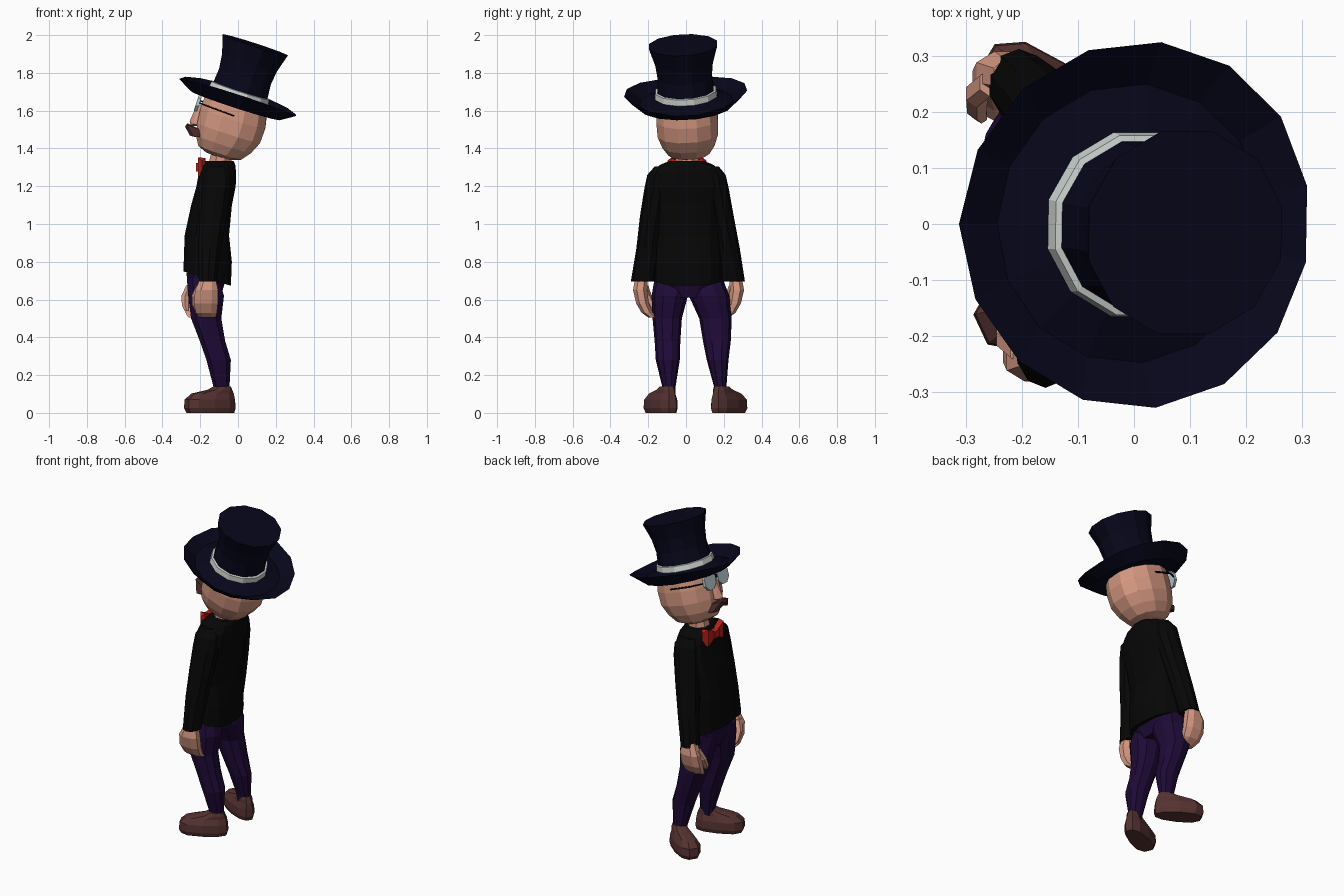
import bpy, bmesh, math
from mathutils import Matrix, Vector

if "Cube" in bpy.data.objects:
    bpy.data.objects.remove(bpy.data.objects["Cube"])


def material(name, rgb):
    m = bpy.data.materials.new(name)
    m.diffuse_color = (*rgb, 1)
    m.use_nodes = True
    m.node_tree.nodes["Principled BSDF"].inputs["Base Color"].default_value = m.diffuse_color
    return m


NAVY = material("navy felt", (0.002, 0.002, 0.011))
BLACK = material("black cloth", (0.002, 0.002, 0.002))
PURPLE = material("purple cloth", (0.013, 0.003, 0.038))
SKIN = material("skin", (0.66, 0.31, 0.22))
BROWN = material("brown leather", (0.09, 0.032, 0.03))
DARK = material("dark brown hair", (0.06, 0.02, 0.02))
RED = material("red silk", (0.5, 0.015, 0.01))
PALE = material("pale ribbon", (0.62, 0.67, 0.64))
LENS = material("lens grey", (0.5, 0.6, 0.63))

# Tilted frame shared by head and hat
HEAD = (Matrix.Translation((0, 0, 1.667)) @ Matrix.Rotation(math.radians(18), 4, 'Y')
        @ Matrix.Rotation(math.radians(3), 4, 'X'))
WORLD = Matrix.Identity(4)


def finish(name, bm, mat, matrix=WORLD):
    bmesh.ops.transform(bm, matrix=matrix, verts=bm.verts)
    bmesh.ops.recalc_face_normals(bm, faces=bm.faces)
    me = bpy.data.meshes.new(name)
    bm.to_mesh(me)
    bm.free()
    me.materials.append(mat)
    ob = bpy.data.objects.new(name, me)
    bpy.context.collection.objects.link(ob)
    return ob


def loft(name, rings, mat, n=10, power=2.0, matrix=WORLD, warp=None):
    """Skin of stacked ellipses, each (cx, cy, z, rx, ry)."""
    bm = bmesh.new()
    loops = []
    for cx, cy, z, rx, ry in rings:
        loop = []
        for i in range(n):
            a = 2 * math.pi * (i + 0.5) / n
            c, s = math.cos(a), math.sin(a)
            p = Vector((cx + rx * math.copysign(abs(c) ** (2 / power), c),
                        cy + ry * math.copysign(abs(s) ** (2 / power), s), z))
            loop.append(bm.verts.new(warp(p) if warp else p))
        loops.append(loop)
    for a, b in zip(loops, loops[1:]):
        for i in range(n):
            j = (i + 1) % n
            bm.faces.new((a[i], a[j], b[j], b[i]))
    bm.faces.new(loops[0])
    bm.faces.new(loops[-1])
    return finish(name, bm, mat, matrix)


def spans(rows):
    """Turn (x0, x1, y0, y1, z) extents into ellipse rings."""
    return [((a + b) / 2, (c + d) / 2, z, (b - a) / 2, (d - c) / 2) for a, b, c, d, z in rows]


def hull(name, pts, mat, matrix=WORLD):
    bm = bmesh.new()
    for p in pts:
        bm.verts.new(p)
    res = bmesh.ops.convex_hull(bm, input=bm.verts)
    bmesh.ops.delete(bm, geom=list({v for v in res["geom_interior"] if isinstance(v, bmesh.types.BMVert)}),
                     context='VERTS')
    return finish(name, bm, mat, matrix)


def bar(name, p, q, r, mat, matrix=WORLD):
    offs = [Vector((0, a * r, b * r)) for a in (-1, 1) for b in (-1, 1)]
    return hull(name, [Vector(e) + o for e in (p, q) for o in offs], mat, matrix)


# Top hat: crown, ribbon and curled brim
loft("hat_crown", [(0, 0, z, r, r) for z, r in
                   ((-0.02, .158), (.03, .156), (.12, .148), (.2, .158), (.295, .187))],
     NAVY, 12, matrix=HEAD)
loft("hat_ribbon", [(0, 0, z, r, r) for z, r in ((.005, .16), (.01, .17), (.042, .166), (.046, .15))],
     PALE, 12, matrix=HEAD)


def curl(p):
    r = math.hypot(p.x, p.y)
    if r > 0.3:
        p.z += 0.035 * abs(p.y) / r
    return p


loft("hat_brim", [(0, 0, z, r, r) for z, r in
                  ((-.035, .15), (-.042, .25), (0, .328), (-.02, .25), (.01, .15))],
     NAVY, 15, matrix=HEAD, warp=curl)

# Head
loft("head", spans([(-.155, .16, -.15, .15, .0), (-.175, .18, -.163, .163, -.05),
                    (-.178, .193, -.168, .168, -.11), (-.17, .19, -.165, .165, -.19),
                    (-.155, .16, -.143, .143, -.255), (-.125, .12, -.112, .112, -.305),
                    (-.075, .06, -.07, .07, -.325)]), SKIN, 12, 2.3, HEAD)
hull("nose", [(-.256, 0, 1.545), (-.25, 0, 1.52)] +
     [(x, s * y, z) for s in (-1, 1) for x, y, z in
      ((-.215, .012, 1.635), (-.235, .028, 1.53), (-.19, .034, 1.52), (-.18, .03, 1.62))], SKIN)
for s, side in ((-1, "near"), (1, "far")):
    hull(f"moustache_{side}", [(-.268, 0, 1.534), (-.28, 0, 1.515), (-.26, 0, 1.488), (-.2, 0, 1.5),
                               (-.27, s * .035, 1.525), (-.255, s * .05, 1.468), (-.2, s * .06, 1.5),
                               (-.235, s * .078, 1.462), (-.2, s * .075, 1.46)], DARK)
    # Spectacles: lens and temple bar
    lens = [(-.19 + dx, s * .062 + .054 * math.cos(a), -.08 + .056 * math.sin(a))
            for dx in (-.012, .006) for a in [math.pi * (k + .5) / 4 for k in range(8)]]
    hull(f"lens_{side}", lens, LENS, HEAD)
    bar(f"temple_front_{side}", (-.192, s * .105, -.082), (-.12, s * .152, -.084), .004, BLACK, HEAD)
    bar(f"temple_{side}", (-.12, s * .152, -.084), (.01, s * .17, -.088), .004, BLACK, HEAD)
bar("spectacle_bridge", (-.2, 0, -.07), (-.185, 0, -.07), .01, BLACK, HEAD)

# Neck and bow tie
loft("neck", spans([(-.165, -.03, -.065, .075, 1.3), (-.15, -.03, -.06, .07, 1.36),
                    (-.14, -.02, -.06, .07, 1.42)]), SKIN, 8)
bar("bow_knot", (-.222, .005, 1.3), (-.17, .005, 1.3), .022, RED)
for s, side in ((-1, "near"), (1, "far")):
    hull(f"bow_wing_{side}", [(x, .005 + s * y, 1.3 + t * h) for t in (-1, 1) for x, y, h in
                              ((-.212, .01, .018), (-.18, .01, .018), (-.213, .075, .052),
                               (-.172, .085, .05), (-.19, .103, .036))], RED)


# Jacket with a hem that drops towards the back
def hem(p):
    if p.z < 0.75:
        p.z -= 0.3 * (p.x + 0.16)
    return p


loft("jacket", spans([(-.29, -.035, -.17, .19, .71), (-.29, -.03, -.168, .19, .8),
                      (-.285, -.045, -.168, .183, .94), (-.25, -.03, -.19, .195, 1.1),
                      (-.222, -.01, -.205, .212, 1.2), (-.21, -.008, -.182, .19, 1.27),
                      (-.2, -.012, -.14, .148, 1.312), (-.175, -.022, -.09, .098, 1.333)]),
     BLACK, 14, 2.4, warp=hem)

# Sleeves
loft("sleeve_near", [(-.11, -.12, 1.305, .05, .045), (-.11, -.145, 1.26, .075, .06),
                     (-.115, -.152, 1.19, .08, .068), (-.13, -.178, 1.04, .074, .066),
                     (-.15, -.2, .87, .065, .063), (-.158, -.228, .695, .052, .064)], BLACK, 10)
loft("sleeve_far", [(-.11, .128, 1.305, .05, .045), (-.11, .15, 1.26, .075, .06),
                    (-.115, .158, 1.19, .08, .068), (-.14, .187, 1.04, .074, .066),
                    (-.172, .22, .87, .065, .065), (-.205, .248, .695, .055, .064)], BLACK, 10)

# Hands: palm with curled fingers, plus thumb
for side, s, x, y in (("near", -1, -.158, .235), ("far", 1, -.212, .262)):
    loft(f"hand_{side}", [(x, s * y, .72, .04, .035), (x - .008, s * (y + .008), .65, .065, .04),
                          (x - .012, s * (y - .005), .58, .068, .036),
                          (x - .01, s * (y - .03), .53, .06, .032),
                          (x - .005, s * (y - .06), .505, .048, .025)], SKIN, 8, 2.4)
    loft(f"thumb_{side}", [(x - .045, s * (y - .01), .675, .02, .025), (x - .068, s * (y - .03), .62, .022, .024),
                           (x - .068, s * (y - .055), .57, .02, .02),
                           (x - .06, s * (y - .07), .54, .012, .013)], SKIN, 6)

# Trouser seat joining the legs
loft("trouser_seat", spans([(-.278, -.06, -.16, .18, .74), (-.27, -.068, -.16, .19, .68),
                            (-.24, -.09, -.08, .11, .61)]), PURPLE, 10, 2.3)
# Trouser legs: shared fore-aft outline, separate side outlines
AFT = ((-.275, -.1, .72), (-.268, -.07, .62), (-.252, -.085, .5), (-.205, -.065, .38),
       (-.17, -.035, .28), (-.132, -.043, .14), (-.13, -.045, .1))
for side, ys in (("near", ((-.165, .02), (-.182, .01), (-.177, -.022), (-.166, -.03),
                           (-.16, -.033), (-.126, -.055), (-.12, -.06))),
                 ("far", ((0, .19), (.015, .23), (.07, .242), (.09, .237),
                          (.11, .225), (.148, .214), (.15, .21)))):
    loft(f"trouser_leg_{side}", spans([(a, b, c, d, z) for (a, b, z), (c, d) in zip(AFT, ys)]),
         PURPLE, 10, 2.3)


# Shoes, turned outwards, wider at the toe
def toe(p):
    p.y *= 1 - 1.1 * (p.x + 0.06)
    return p


for side, y, yaw in (("near", -.1, 25), ("far", .188, -31)):
    m = Matrix.Translation((-.085, y, 0)) @ Matrix.Rotation(math.radians(yaw), 4, 'Z')
    loft(f"shoe_{side}", spans([(-.2, .068, -.057, .057, 0), (-.214, .076, -.065, .065, .025),
                                (-.21, .072, -.063, .063, .07), (-.175, .066, -.048, .048, .102),
                                (-.08, .056, -.044, .044, .122), (-.045, .048, -.036, .036, .14)]),
         BROWN, 10, 2.5, m, toe)
